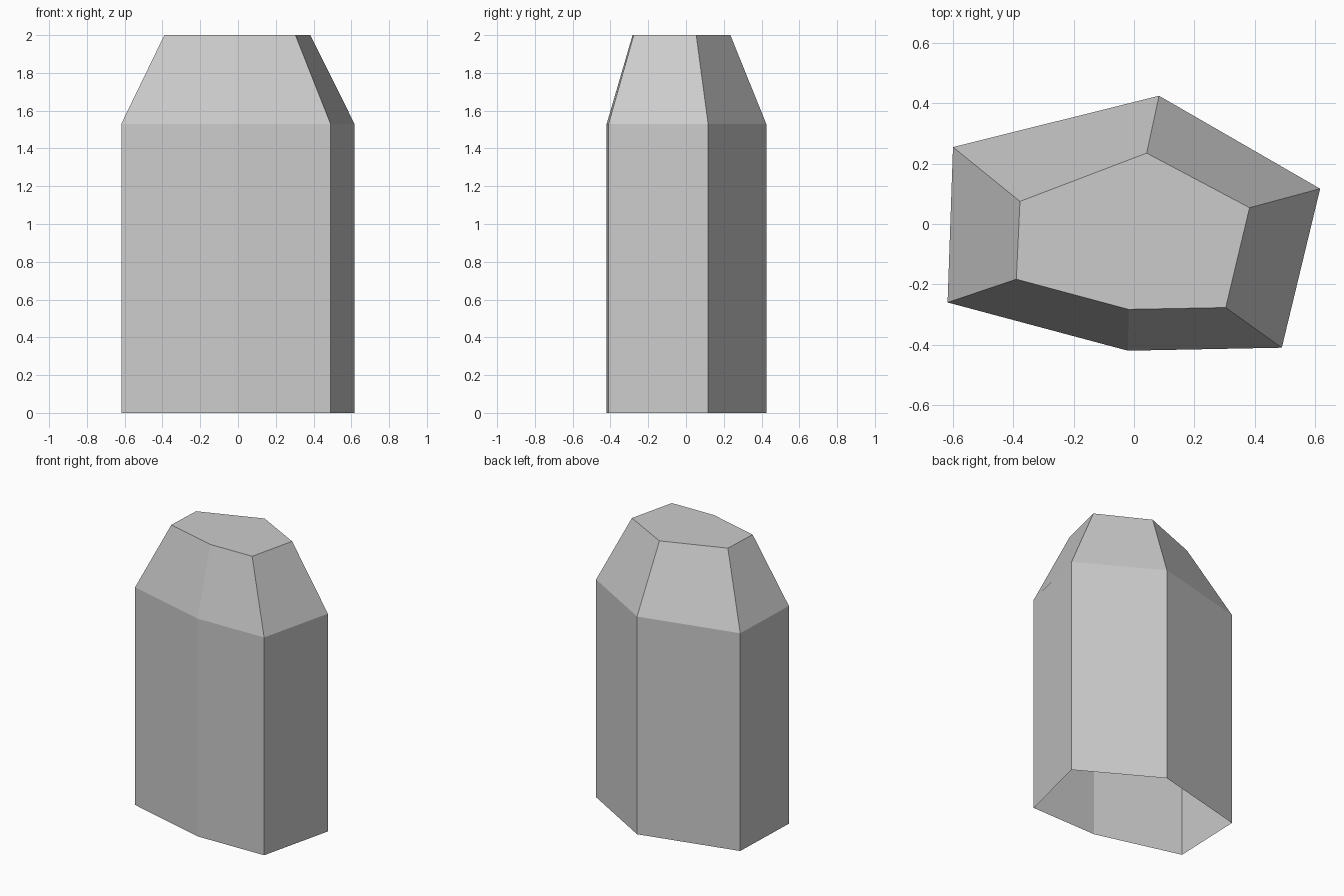
import bpy
import bmesh

# Remove the default cube
cube = bpy.data.objects.get("Cube")
if cube:
    bpy.data.objects.remove(cube, do_unlink=True)

# Plain grey stone
stone = bpy.data.materials.new("stone_grey")
stone.use_nodes = True
grey = (0.6, 0.6, 0.6, 1)
stone.diffuse_color = grey
bsdf = next(n for n in stone.node_tree.nodes if n.type == "BSDF_PRINCIPLED")
bsdf.inputs["Base Color"].default_value = grey

# Irregular six-sided outlines, counter-clockwise from the back right corner
body_outline = [(-0.60, 0.255), (-0.618, -0.26), (-0.02, -0.42),
                (0.49, -0.41), (0.617, 0.117), (0.083, 0.425)]
cap_outline = [(-0.378, 0.075), (-0.39, -0.183), (-0.018, -0.283),
               (0.304, -0.277), (0.383, 0.054), (0.042, 0.235)]

bm = bmesh.new()


def ring(outline, z):
    return [bm.verts.new((x, y, z)) for x, y in outline]


def bridge(low, high):
    for i in range(len(low)):
        j = (i + 1) % len(low)
        bm.faces.new((low[i], low[j], high[j], high[i]))


# Upright walls, sloped shoulders and flat cap; the underside is open
base = ring(body_outline, 0)
shoulder = ring(body_outline, 1.53)
top = ring(cap_outline, 2)
bridge(base, shoulder)
bridge(shoulder, top)
bm.faces.new(top)

mesh = bpy.data.meshes.new("stone_pillar")
bm.to_mesh(mesh)
bm.free()
mesh.materials.append(stone)
pillar = bpy.data.objects.new("stone_pillar", mesh)
bpy.context.collection.objects.link(pillar)
